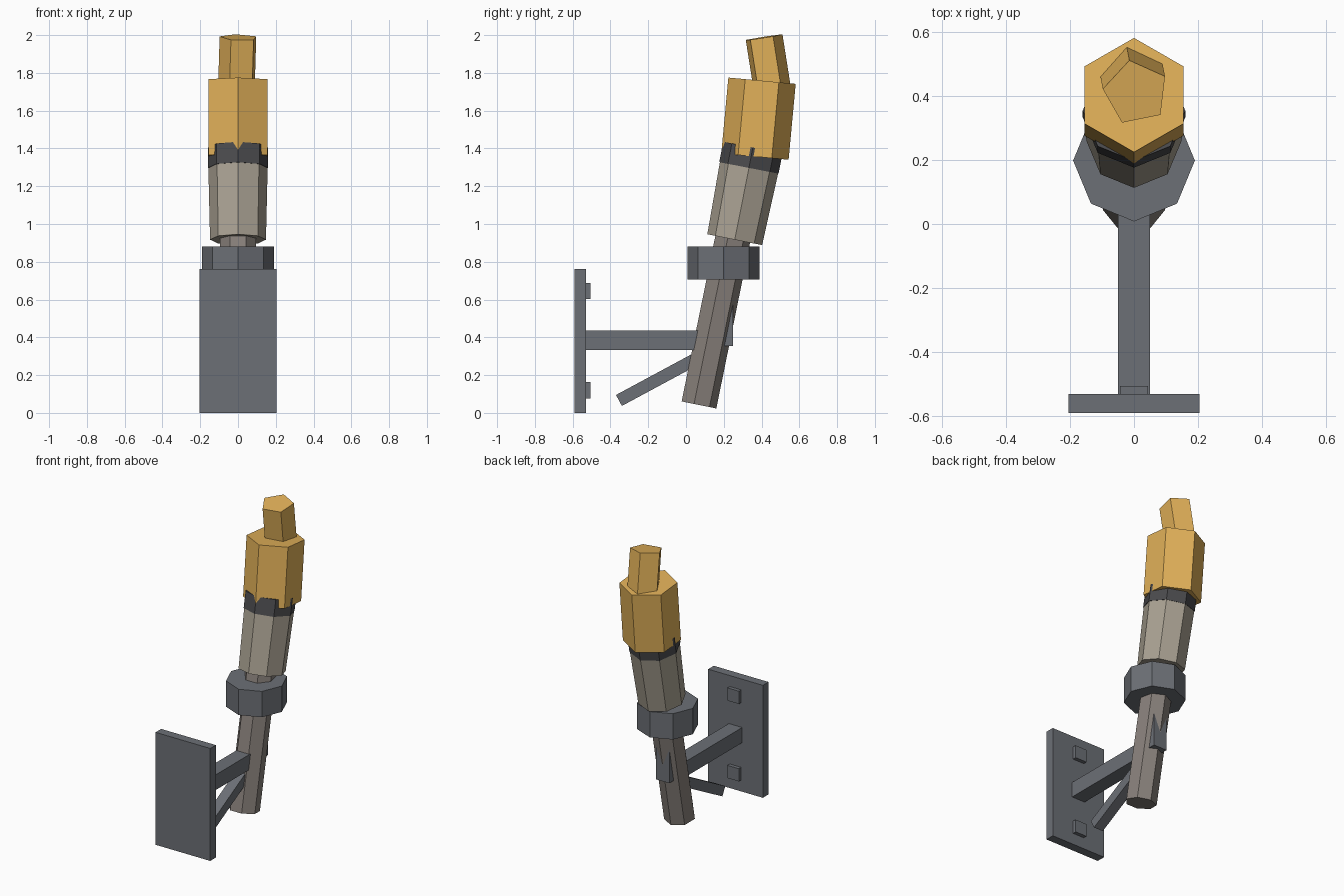
import bpy, bmesh
from math import sin, cos, tau, radians
from mathutils import Vector

if "Cube" in bpy.data.objects:
    bpy.data.objects.remove(bpy.data.objects["Cube"])


def material(name, r, g, b):
    m = bpy.data.materials.new(name)
    m.diffuse_color = (r, g, b, 1)
    m.use_nodes = True
    m.node_tree.nodes["Principled BSDF"].inputs["Base Color"].default_value = m.diffuse_color
    return m


IRON = material("iron", .15, .16, .18)
DARK = material("dark_band", .07, .07, .075)
STICK = material("dark_wood", .25, .22, .20)
WOOD = material("light_wood", .40, .36, .29)
FLAME = material("flame", .76, .44, .10)


def finish(name, bm, mat):
    bmesh.ops.recalc_face_normals(bm, faces=bm.faces)
    me = bpy.data.meshes.new(name)
    bm.to_mesh(me)
    bm.free()
    me.materials.append(mat)
    ob = bpy.data.objects.new(name, me)
    bpy.context.collection.objects.link(ob)
    return ob


def prism(name, p0, p1, sides, r0, r1, phase, mat):
    """Flat-sided prism from p0 to p1; phase is the angle of the first corner."""
    p0, p1 = Vector(p0), Vector(p1)
    turn = Vector((0, 0, 1)).rotation_difference(p1 - p0)
    bm = bmesh.new()
    rings = []
    for p, r in ((p0, r0), (p1, r1)):
        angles = [radians(phase) + tau * i / sides for i in range(sides)]
        rings.append([bm.verts.new(p + turn @ Vector((r * cos(a), r * sin(a), 0)))
                      for a in angles])
    low, high = rings
    bm.faces.new(low[::-1])
    bm.faces.new(high)
    for i in range(sides):
        j = (i + 1) % sides
        bm.faces.new((low[i], low[j], high[j], high[i]))
    return finish(name, bm, mat)


def box(name, half_x, y0, y1, z0, z1, mat=IRON):
    bm = bmesh.new()
    bmesh.ops.create_cube(bm, size=1)
    for v in bm.verts:
        v.co = (v.co.x * 2 * half_x,
                (y0 + y1) / 2 + v.co.y * (y1 - y0),
                (z0 + z1) / 2 + v.co.z * (z1 - z0))
    return finish(name, bm, mat)


# Wall bracket
box("wall_plate", .205, -.59, -.53, 0, .762)
for label, z in (("lower", .12), ("upper", .645)):
    box(label + "_bolt", .043, -.54, -.505, z - .043, z + .043)
box("arm", .05, -.54, .12, .332, .435)
box("back_strap", .05, .20, .25, .355, .72)

# Diagonal brace, tilted about its lower end
brace = box("brace", .035, 0, .50, -.033, .033)
brace.location = (0, -.355, .066)
brace.rotation_euler.x = radians(28.3)

# Holding collar
prism("collar", (0, .198, .705), (0, .198, .88), 8, .19, .19, 90, IRON)

# Leaning torch shaft and head
prism("shaft", (0, .064, .043), (0, .279, 1.10), 7, .0985, .0985, 90, STICK)
prism("torch_head", (0, .258, .917), (0, .334, 1.30), 8, .148, .157, 90, WOOD)
prism("head_band", (0, .333, 1.297), (0, .354, 1.405), 8, .16, .16, 90, DARK)

# Blocky flame
prism("flame_base", (0, .365, 1.357), (0, .4025, 1.7585), 6, .179, .179, 90, FLAME)
prism("flame_tip", (-.003, .457, 1.69), (.006, .41, 1.988), 5, .104, .104, 101.5, FLAME)
